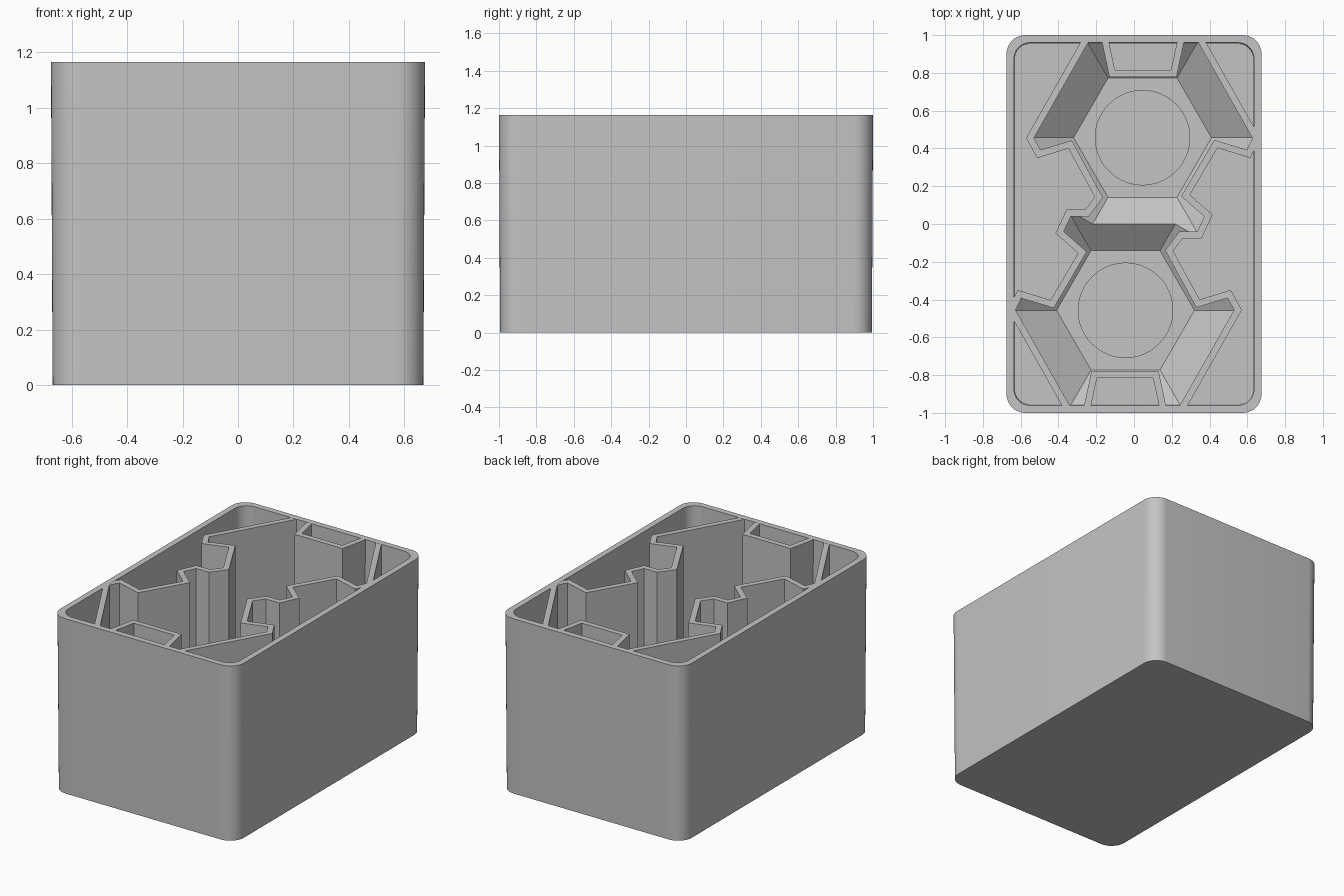
import bpy, bmesh, math
from mathutils import Vector

if "Cube" in bpy.data.objects:
    bpy.data.objects.remove(bpy.data.objects["Cube"], do_unlink=True)

HEIGHT, FLOOR, RIB = 1.165, 0.05, 0.036
POCKET_Z, RISE = 0.10, 0.15            # pocket floor height, rise of the sloped rim
R_IN, R_OUT = 0.365, 0.585             # hexagon radius at the floor and at the rim
CENTRE = Vector((0.045, 0.457))

grey = bpy.data.materials.new("light grey plastic")
grey.use_nodes = True
grey.diffuse_color = (0.55, 0.55, 0.55, 1)
grey.node_tree.nodes["Principled BSDF"].inputs["Base Color"].default_value = (0.55, 0.55, 0.55, 1)


def loft(name, rings):
    """Skin a stack of equal-length (points, z) rings and cap both ends."""
    bm = bmesh.new()
    loops = [[bm.verts.new((p[0], p[1], z)) for p in pts] for pts, z in rings]
    n = len(loops[0])
    for a, b in zip(loops, loops[1:]):
        for i in range(n):
            j = (i + 1) % n
            bm.faces.new((a[i], a[j], b[j], b[i]))
    bm.faces.new(loops[0][::-1])
    bm.faces.new(loops[-1])
    bmesh.ops.recalc_face_normals(bm, faces=bm.faces)
    mesh = bpy.data.meshes.new(name)
    bm.to_mesh(mesh)
    bm.free()
    ob = bpy.data.objects.new(name, mesh)
    bpy.context.collection.objects.link(ob)
    mesh.materials.append(grey)
    return ob


def activate(ob):
    bpy.ops.object.select_all(action='DESELECT')
    ob.select_set(True)
    bpy.context.view_layer.objects.active = ob


def rounded_rect(hx, hy, r, steps=10):
    pts = []
    for k, (sx, sy) in enumerate([(1, 1), (-1, 1), (-1, -1), (1, -1)]):
        for i in range(steps + 1):
            a = math.pi / 2 * (k + i / steps)
            pts.append((sx * (hx - r) + r * math.cos(a), sy * (hy - r) + r * math.sin(a)))
    return pts


def ngon(c, r, n):
    return [(c[0] + r * math.cos(math.tau * i / n), c[1] + r * math.sin(math.tau * i / n))
            for i in range(n)]


def offset(path, d, closed=False):
    """Mitred offset to the left of the path."""
    out, n = [], len(path)
    for i, p in enumerate(path):
        before = p - path[i - 1] if closed or i > 0 else path[1] - p
        after = path[(i + 1) % n] - p if closed or i < n - 1 else before
        a, b = (Vector((-v.y, v.x)).normalized() for v in (before, after))
        out.append(p + (a + b) * d / (1 + a.dot(b)))
    return out


def turned(path):
    return [-p for p in path]


# Outer box with a slight draft and a hollow inside
shell = loft("box_shell", [
    (rounded_rect(0.669, 0.994, 0.10), 0),
    (rounded_rect(0.675, 1.0, 0.10), HEIGHT),
    (rounded_rect(0.635, 0.96, 0.085), HEIGHT),
    (rounded_rect(0.631, 0.956, 0.085), FLOOR)])
activate(shell)
bpy.ops.object.shade_smooth_by_angle(angle=math.radians(35))

# Partition paths, traced along the pocket side
side = [Vector(p) for p in (
    (0.338, 0.965), (0.627, 0.455), (0.597, 0.393), (0.425, 0.445), (0.25, 0.147),
    (0.372, 0.04), (0.335, -0.04), (0.24, -0.04), (0.165, -0.14),
    (0.33, -0.443), (0.495, -0.392), (0.53, -0.455), (0.24, -0.965))]
end = [Vector(p) for p in ((-0.17, 0.965), (-0.13, 0.778), (0.225, 0.778), (0.265, 0.965))]


def partition(name, path):
    ring = path + offset(path, RIB)[::-1]
    loft(name, [(ring, FLOOR - 0.01), (ring, HEIGHT - 0.0005)])


partition("left_partition", side)
partition("right_partition", turned(side))
partition("back_partition", end)
partition("front_partition", turned(end))

# Pocket base filling the space between the partitions
outline = offset(side + turned(end) + turned(side) + end, 0.015, closed=True)
base = loft("pocket_base", [(outline, FLOOR - 0.02), (outline, POCKET_Z + RISE + 0.01)])

# Hexagonal funnels and round recesses cut into the base
grow = R_OUT - R_IN
for c in (CENTRE, -CENTRE):
    cutters = [
        loft("funnel_cutter", [(ngon(c, R_IN, 6), POCKET_Z),
                               (ngon(c, R_IN + 2 * grow, 6), POCKET_Z + 2 * RISE)]),
        loft("recess_cutter", [(ngon(c, 0.25, 64), POCKET_Z - 0.03),
                               (ngon(c, 0.25, 64), POCKET_Z + 0.02)])]
    for cutter in cutters:
        cutter.hide_render = True
        activate(base)
        mod = base.modifiers.new("cut", 'BOOLEAN')
        mod.operation = 'DIFFERENCE'
        mod.solver = 'EXACT'
        mod.object = cutter
        bpy.ops.object.modifier_apply(modifier=mod.name)
        bpy.data.objects.remove(cutter, do_unlink=True)
